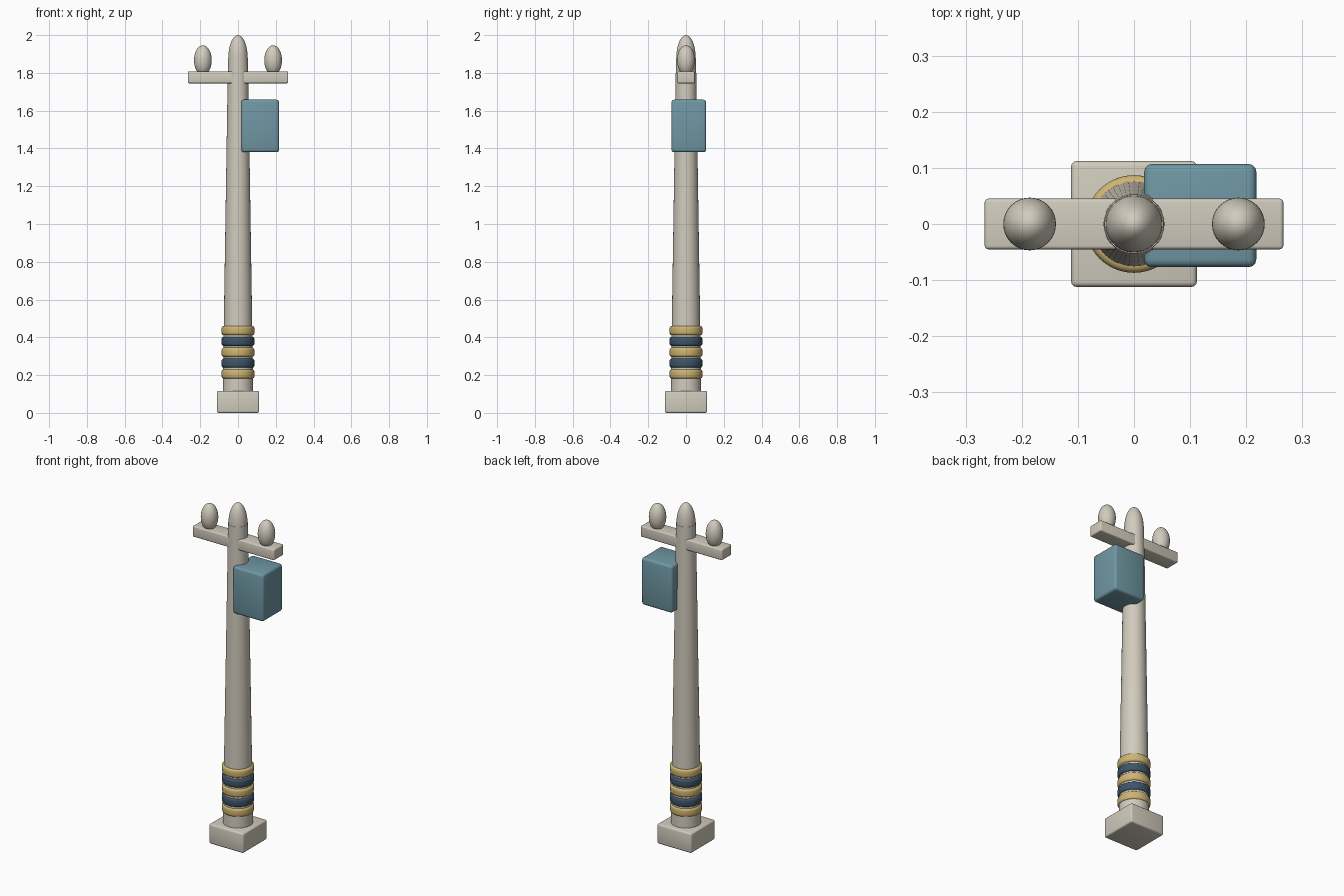
import bpy, math

if "Cube" in bpy.data.objects:
    bpy.data.objects.remove(bpy.data.objects["Cube"])


def material(name, rgb):
    m = bpy.data.materials.new(name)
    m.diffuse_color = (*rgb, 1)
    m.use_nodes = True
    m.node_tree.nodes["Principled BSDF"].inputs["Base Color"].default_value = m.diffuse_color
    return m


CREAM = material("warm grey", (0.64, 0.60, 0.51))
TEAL = material("dusty teal", (0.16, 0.31, 0.37))
GOLD = material("pale gold", (0.62, 0.46, 0.17))
NAVY = material("slate navy", (0.048, 0.09, 0.135))


def finish(ob, name, mat):
    ob.name = name
    ob.data.materials.append(mat)
    bpy.ops.object.shade_smooth_by_angle(angle=math.radians(35))
    return ob


def box(name, lo, hi, bevel, mat):
    """Rounded box between two corners."""
    bpy.ops.mesh.primitive_cube_add(size=1, location=[(a + b) / 2 for a, b in zip(lo, hi)])
    ob = bpy.context.object
    ob.scale = [b - a for a, b in zip(lo, hi)]
    bpy.ops.object.transform_apply(location=False, rotation=False, scale=True)
    mod = ob.modifiers.new("rounded edges", 'BEVEL')
    mod.width, mod.segments = bevel, 3
    bpy.ops.object.modifier_apply(modifier=mod.name)
    return finish(ob, name, mat)


def lathe(name, profile, mat, loc=(0, 0, 0), n=48):
    """Turn (radius, height) points around z; zero radius closes to a tip."""
    verts, rings, faces = [], [], []
    for r, z in profile:
        start = len(verts)
        count = 1 if r < 1e-5 else n
        verts += [(r * math.cos(2 * math.pi * i / n), r * math.sin(2 * math.pi * i / n), z)
                  for i in range(count)]
        rings.append([start + i % count for i in range(n)])
    for a, b in zip(rings, rings[1:]):
        for i in range(n):
            j = (i + 1) % n
            faces.append(list(dict.fromkeys((a[i], a[j], b[j], b[i]))))
    me = bpy.data.meshes.new(name)
    me.from_pydata(verts, [], faces)
    ob = bpy.data.objects.new(name, me)
    ob.location = loc
    bpy.context.collection.objects.link(ob)
    bpy.ops.object.select_all(action='DESELECT')
    bpy.context.view_layer.objects.active = ob
    ob.select_set(True)
    return finish(ob, name, mat)


def arc(r, h, z, a0, a1, steps):
    """Elliptical profile arc, angles in degrees from the equator."""
    angles = [math.radians(a0 + (a1 - a0) * i / steps) for i in range(steps + 1)]
    return [(r * math.cos(a), z + h * math.sin(a)) for a in angles]


# Footing block
box("footing", (-0.112, -0.112, 0), (0.112, 0.112, 0.116), 0.009, CREAM)

# Tapered pole with a domed tip
lathe("pole", [(0, 0.1), (0.081, 0.1), (0.053, 1.88)] + arc(0.051, 0.12, 1.88, 0, 90, 10), CREAM)

# Alternating rounded bands near the foot
for i in range(5):
    z, c = 0.206 + i * 0.0575, 0.014
    profile = [(0.07, -0.025)]
    profile += [(0.073 + r, z0 - 0.025 + c) for r, z0 in arc(c, c, 0, -90, 0, 4)]
    profile += [(0.073 + r, z0 + 0.025 - c) for r, z0 in arc(c, c, 0, 0, 90, 4)]
    profile += [(0.07, 0.025)]
    lathe(f"band_{i + 1}", profile, NAVY if i % 2 else GOLD, (0, 0, z))

# Cross arm and its two egg-shaped insulators
box("cross_arm", (-0.266, -0.045, 1.745), (0.266, 0.045, 1.808), 0.006, CREAM)
for side, x in (("left", -0.186), ("right", 0.186)):
    lathe(f"{side}_insulator", arc(0.047, 0.079, 1.867, -90, 90, 20), CREAM, (x, 0, 0), 32)

# Equipment cabinet hung on the right side
box("cabinet", (0.018, -0.077, 1.38), (0.218, 0.107, 1.658), 0.014, TEAL)
